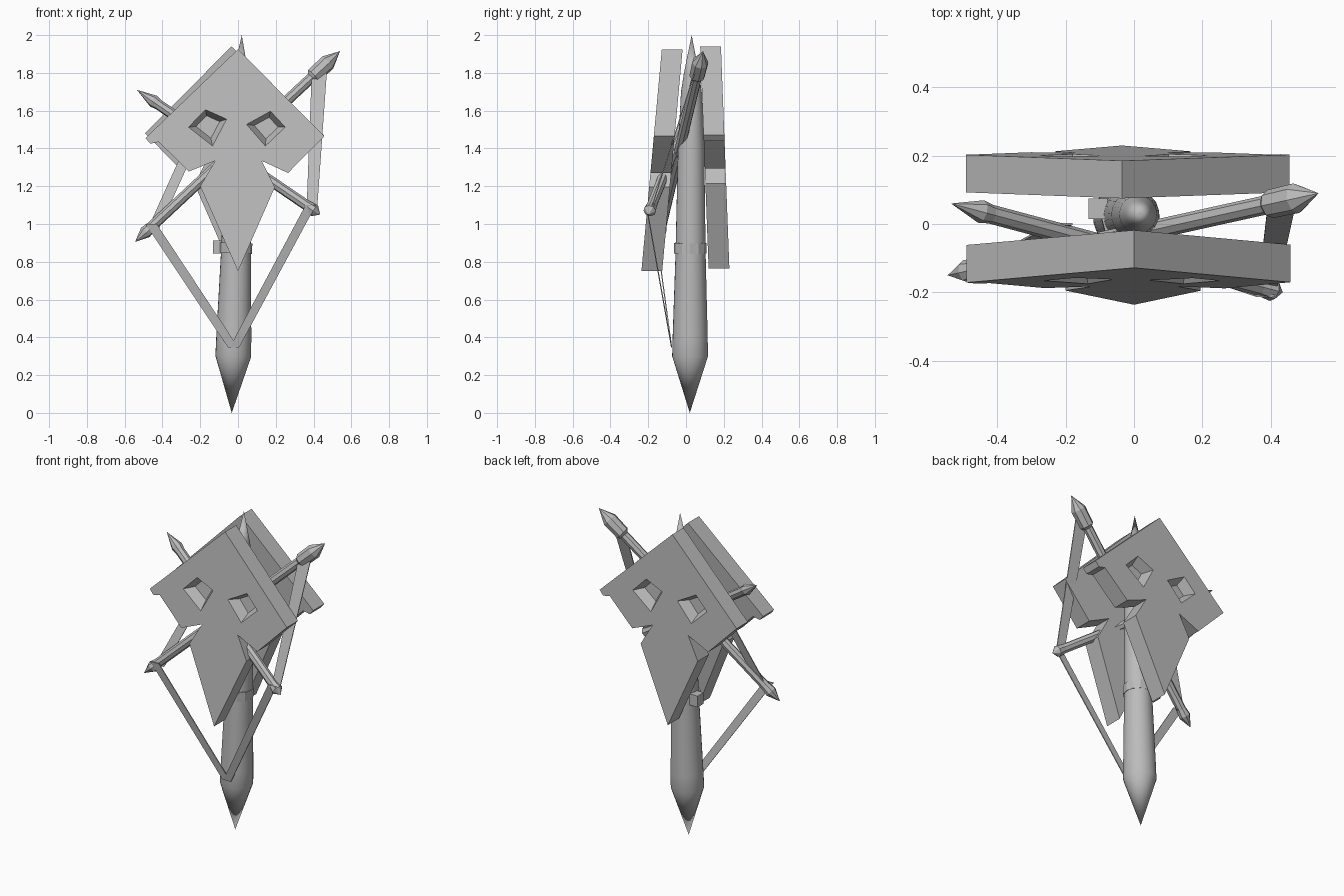
import bpy, bmesh, math
from mathutils import Vector

if "Cube" in bpy.data.objects:
    bpy.data.objects.remove(bpy.data.objects["Cube"])

grey = bpy.data.materials.new("weathered grey")
grey.diffuse_color = (0.5, 0.5, 0.5, 1)
grey.use_nodes = True
grey.node_tree.nodes["Principled BSDF"].inputs["Base Color"].default_value = grey.diffuse_color


def finish(name, bm, smooth=False):
    bmesh.ops.recalc_face_normals(bm, faces=bm.faces)
    me = bpy.data.meshes.new(name)
    bm.to_mesh(me)
    bm.free()
    ob = bpy.data.objects.new(name, me)
    bpy.context.collection.objects.link(ob)
    me.materials.append(grey)
    if smooth:
        bpy.ops.object.select_all(action='DESELECT')
        bpy.context.view_layer.objects.active = ob
        ob.select_set(True)
        bpy.ops.object.shade_smooth_by_angle(angle=math.radians(40))
    return ob


def rod(name, a, b, profile, sides, smooth=False):
    """Lathe along a-b; profile holds (fraction, radius), radius 0 is a point."""
    a, b = Vector(a), Vector(b)
    q = (b - a).to_track_quat('Z', 'Y')
    bm = bmesh.new()
    rings = []
    for t, r in profile:
        c = a.lerp(b, t)
        n = sides if r > 0 else 1
        rings.append([bm.verts.new(c + q @ Vector((r * math.cos(math.tau * i / sides),
                      r * math.sin(math.tau * i / sides), 0))) for i in range(n)])
    for lo, hi in zip(rings, rings[1:]):
        for i in range(sides):
            j = (i + 1) % sides
            if len(lo) == 1:
                bm.faces.new((lo[0], hi[i], hi[j]))
            elif len(hi) == 1:
                bm.faces.new((lo[i], lo[j], hi[0]))
            else:
                bm.faces.new((lo[i], lo[j], hi[j], hi[i]))
    for ring in (rings[0], rings[-1]):
        if len(ring) > 1:
            bm.faces.new(ring)
    return finish(name, bm, smooth)


# Mask outline and eye corners as (x, z)
OUTLINE = [(0, 1.925), (0.457, 1.465), (0.265, 1.27), (0.125, 1.335), (0.195, 1.195),
           (0, 0.75), (-0.2, 1.2), (-0.12, 1.335), (-0.26, 1.278), (-0.42, 1.435),
           (-0.465, 1.425), (-0.49, 1.455)]
EYES = [[(0.045, 1.527), (0.172, 1.597), (0.25, 1.513), (0.145, 1.413)],
        [(-0.172, 1.605), (-0.06, 1.555), (-0.135, 1.413), (-0.262, 1.513)]]


def mask(name, turn, shift, y_top, slope, lift):
    """Leaning plate with two sunken eyes; turn = 1 faces front, -1 faces back."""
    bm = bmesh.new()

    def vert(p, depth):
        y = y_top - slope * (1.925 - p[1]) + depth
        return bm.verts.new((turn * p[0] + shift, turn * y, p[1] + lift))

    def loop(vs):
        return [bm.edges.new((vs[i], vs[(i + 1) % len(vs)])) for i in range(len(vs))]

    def bridge(u, v):
        for i in range(len(u)):
            j = (i + 1) % len(u)
            bm.faces.new((u[i], u[j], v[j], v[i]))

    front = [vert(p, 0) for p in OUTLINE]
    back = [vert(p, 0.11) for p in OUTLINE]
    edges = loop(front)
    rims = []
    for eye in EYES:
        rims.append([vert(p, 0) for p in eye])
        edges += loop(rims[-1])
    bmesh.ops.triangle_fill(bm, use_beauty=True, use_dissolve=False, edges=edges)
    bm.faces.new(back)
    bridge(front, back)
    for eye, rim in zip(EYES, rims):
        cx, cz = sum(p[0] for p in eye) / 4, sum(p[1] for p in eye) / 4
        floor = [vert((cx + (x - cx) * 0.62, cz + (z - cz) * 0.62), 0.06) for x, z in eye]
        bridge(rim, floor)
        bm.faces.new(floor)
    return finish(name, bm)


mask("front_mask", 1, 0, -0.128, 0.092, 0)
mask("back_mask", -1, -0.035, -0.185, 0.038, 0.015)

# Post, pointed at both ends and leaning slightly
rod("post", (-0.033, 0.02, 0), (0.02, 0.03, 2.0),
    [(0, 0), (0.15, 0.095), (0.2, 0.093), (0.42, 0.08), (0.7, 0.07),
     (0.85, 0.055), (0.9, 0.04), (1, 0)], 24, True)

# Binding round the post, with its knot
rod("post_band", (-0.012, 0.022, 0.845), (-0.01, 0.022, 0.9),
    [(0, 0.086), (1, 0.086)], 12)
bm = bmesh.new()
bmesh.ops.create_cube(bm, size=1)
for v in bm.verts:
    v.co = (-0.105 + v.co.x * 0.055, 0.045 + v.co.y * 0.06, 0.878 + v.co.z * 0.07)
finish("band_knot", bm)

# Crossed stakes
rod("long_stake", (-0.545, -0.15, 0.905), (0.54, 0.09, 1.915),
    [(0, 0), (0.05, 0.034), (0.08, 0.028), (0.86, 0.028), (0.87, 0.042),
     (0.94, 0.044), (1, 0)], 8)
rod("short_stake", (0.435, -0.2, 1.05), (-0.535, 0.06, 1.71),
    [(0, 0), (0.03, 0.034), (0.07, 0.028), (0.88, 0.028), (0.91, 0.034), (1, 0)], 8)


def strap(name, a, b, wa, wb):
    """Thin ribbon whose width runs along x."""
    bm = bmesh.new()
    ends = []
    for (x, y, z), w in ((a, wa), (b, wb)):
        ends.append([bm.verts.new((x + sx * w / 2, y + sy * 0.003, z))
                     for sx, sy in ((-1, -1), (1, -1), (1, 1), (-1, 1))])
    for i in range(4):
        j = (i + 1) % 4
        bm.faces.new((ends[0][i], ends[0][j], ends[1][j], ends[1][i]))
    bm.faces.new(ends[0])
    bm.faces.new(ends[1])
    return finish(name, bm)


# Straps tying the stakes to each other and to the post
strap("lower_left_strap", (-0.46, -0.165, 1.0), (-0.025, -0.076, 0.345), 0.06, 0.055)
strap("lower_right_strap", (0.385, -0.21, 1.1), (-0.02, -0.076, 0.345), 0.055, 0.05)
strap("upper_right_strap", (0.39, -0.19, 1.06), (0.43, 0.045, 1.8), 0.055, 0.08)
strap("upper_left_strap", (-0.45, -0.13, 0.97), (-0.21, 0.0, 1.5), 0.06, 0.06)
